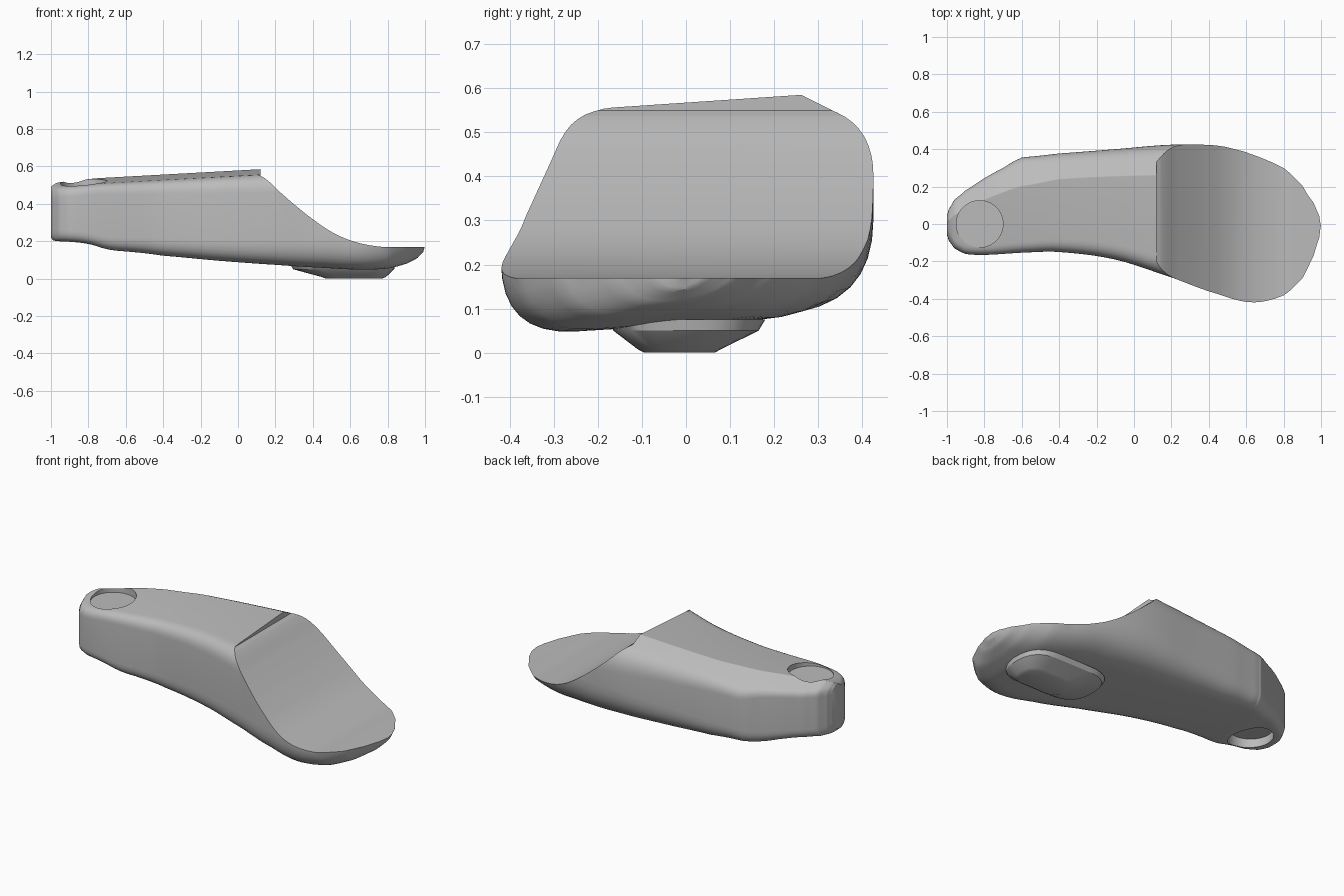
import bpy
import math
from mathutils import Vector

cube = bpy.data.objects.get("Cube")
if cube:
    bpy.data.objects.remove(cube, do_unlink=True)

grey = bpy.data.materials.new("mid grey")
grey.use_nodes = True
GREY = (0.5, 0.5, 0.5, 1)
grey.diffuse_color = GREY
grey.node_tree.nodes["Principled BSDF"].inputs["Base Color"].default_value = GREY


def mesh_object(name, verts, faces):
    mesh = bpy.data.meshes.new(name)
    mesh.from_pydata(verts, [], faces)
    mesh.materials.append(grey)
    obj = bpy.data.objects.new(name, mesh)
    bpy.context.collection.objects.link(obj)
    return obj


def loft(name, rings):
    """Skin a list of equal closed rings and cap both ends."""
    n = len(rings[0])
    verts = [p for ring in rings for p in ring]
    faces = [(k * n + i, k * n + (i + 1) % n, (k + 1) * n + (i + 1) % n, (k + 1) * n + i)
             for k in range(len(rings) - 1) for i in range(n)]
    faces += [tuple(reversed(range(n))), tuple(range(len(verts) - n, len(verts)))]
    return mesh_object(name, verts, faces)


def catmull(rows, steps):
    """Smooth interpolation through table rows."""
    out = []
    for i in range(len(rows) - 1):
        p0, p1 = rows[max(i - 1, 0)], rows[i]
        p2, p3 = rows[i + 1], rows[min(i + 2, len(rows) - 1)]
        for s in range(steps):
            t = s / steps
            out.append([b + t * (c - b) if j == 0 else
                        b + t / 2 * (c - a + t * (2 * a - 5 * b + 4 * c - d + t * (3 * (b - c) + d - a)))
                        for j, (a, b, c, d) in enumerate(zip(p0, p1, p2, p3))])
    return out + [list(rows[-1])]


def rounded(corners, radii, steps=8):
    """Round every corner of a closed polygon with a curve."""
    pts = []
    n = len(corners)
    for i, (c, r) in enumerate(zip(corners, radii)):
        a, b = corners[i - 1] - c, corners[(i + 1) % n] - c
        a = a.normalized() * min(r, a.length * 0.49)
        b = b.normalized() * min(r, b.length * 0.49)
        for s in range(steps + 1):
            t = s / steps
            pts.append(c + a * (1 - t) ** 2 + b * t ** 2)
    return pts


def ramp(x, lo, hi):
    return max(0, min(1, (x - lo) / (hi - lo)))


# Body stations: x, front y, back y, bottom z, ridge y
STATIONS = [
    (-1, -.06, .05, .22, 0), (-.99, -.09, .08, .205, .02), (-.96, -.13, .13, .2, .05),
    (-.9, -.16, .18, .197, .08), (-.8, -.165, .245, .185, .13), (-.7, -.16, .3, .157, .17),
    (-.61, -.154, .35, .145, .2), (-.58, -.152, .358, .142, .207), (-.4, -.15, .377, .12, .24),
    (-.1, -.19, .4, .09, .256), (.2, -.285, .424, .066, .262), (.45, -.375, .42, .048, .26),
    (.64, -.42, .393, .038, .24), (.8, -.385, .34, .042, .2), (.9, -.3, .26, .065, .12),
    (.96, -.19, .175, .09, .06), (.99, -.1, .1, .12, 0), (1, -.03, .03, .15, 0)]


def section(row):
    x, front, back, bottom, ridge = row
    end = (1 - ramp(x, -1, -.95)) ** 2 * 0.02
    top = 0.54 + 0.055 * (x + 0.7) - end - 0.012 * (1 - ramp(x, -1, -.75))
    grow = ramp(x, -.8, .5)
    corners = [Vector((front, bottom)),
               Vector((back, bottom + 0.05 * grow)),
               Vector((back, top - 0.5 * (back - ridge))),
               Vector((ridge, top)),
               Vector((front, top - 0.035))]
    radii = [0.06 + 0.11 * grow, 0.06 + 0.18 * grow, 0.03 + 0.1 * grow, 0.003, 0.05 + 0.06 * grow]
    return [(x, p.x, p.y) for p in rounded(corners, radii)]


body = loft("body", [section(r) for r in catmull(STATIONS, 5)])

# Scooped opening cutter, a side profile extruded across the body
SCOOP = [(.12, .55), (.25, .44), (.37, .34), (.5, .25), (.62, .198), (.75, .172), (.85, .17), (1.2, .17)]
profile = [(r[0], r[1]) for r in catmull(SCOOP, 6)] + [(1.2, .9), (.12, .9)]
scoop = loft("scoop_cutter", [[(x, y, z) for x, z in profile] for y in (-.7, .7)])


# Round pocket cutters for the narrow end
def disc(name, z0, z1):
    angles = [i * math.tau / 48 for i in range(48)]
    return loft(name, [[(-.825 + .125 * math.cos(a), .125 * math.sin(a), z) for a in angles]
                       for z in (z0, z1)])


cutters = [scoop, disc("top_pocket_cutter", .49, .8), disc("bottom_pocket_cutter", -.1, .25)]


def make_outward(obj):
    bpy.ops.object.select_all(action='DESELECT')
    obj.select_set(True)
    bpy.context.view_layer.objects.active = obj
    bpy.ops.object.mode_set(mode='EDIT')
    bpy.ops.mesh.select_all(action='SELECT')
    bpy.ops.mesh.normals_make_consistent(inside=False)
    bpy.ops.object.mode_set(mode='OBJECT')


# Tapered pad under the wide end
pad_rings = []
for cx, cy, hx, hy, z in [(.56, 0, .28, .18, .075), (.565, 0, .27, .165, .05),
                          (.62, -.015, .17, .095, .008), (.62, -.015, .15, .08, .0)]:
    box = [Vector((cx + sx * hx, cy + sy * hy)) for sx, sy in ((-1, -1), (1, -1), (1, 1), (-1, 1))]
    pad_rings.append([(p.x, p.y, z) for p in rounded(box, [hy * 0.95] * 4)])
pad = loft("foot_pad", pad_rings)

for obj in [body, pad] + cutters:
    make_outward(obj)

for cutter in cutters:
    mod = body.modifiers.new(cutter.name, 'BOOLEAN')
    mod.operation = 'DIFFERENCE'
    mod.solver = 'EXACT'
    mod.object = cutter
    bpy.context.view_layer.objects.active = body
    bpy.ops.object.modifier_apply(modifier=mod.name)
    bpy.data.objects.remove(cutter, do_unlink=True)

for obj in (body, pad):
    bpy.ops.object.select_all(action='DESELECT')
    obj.select_set(True)
    bpy.context.view_layer.objects.active = obj
    bpy.ops.object.shade_smooth_by_angle(angle=math.radians(28))
